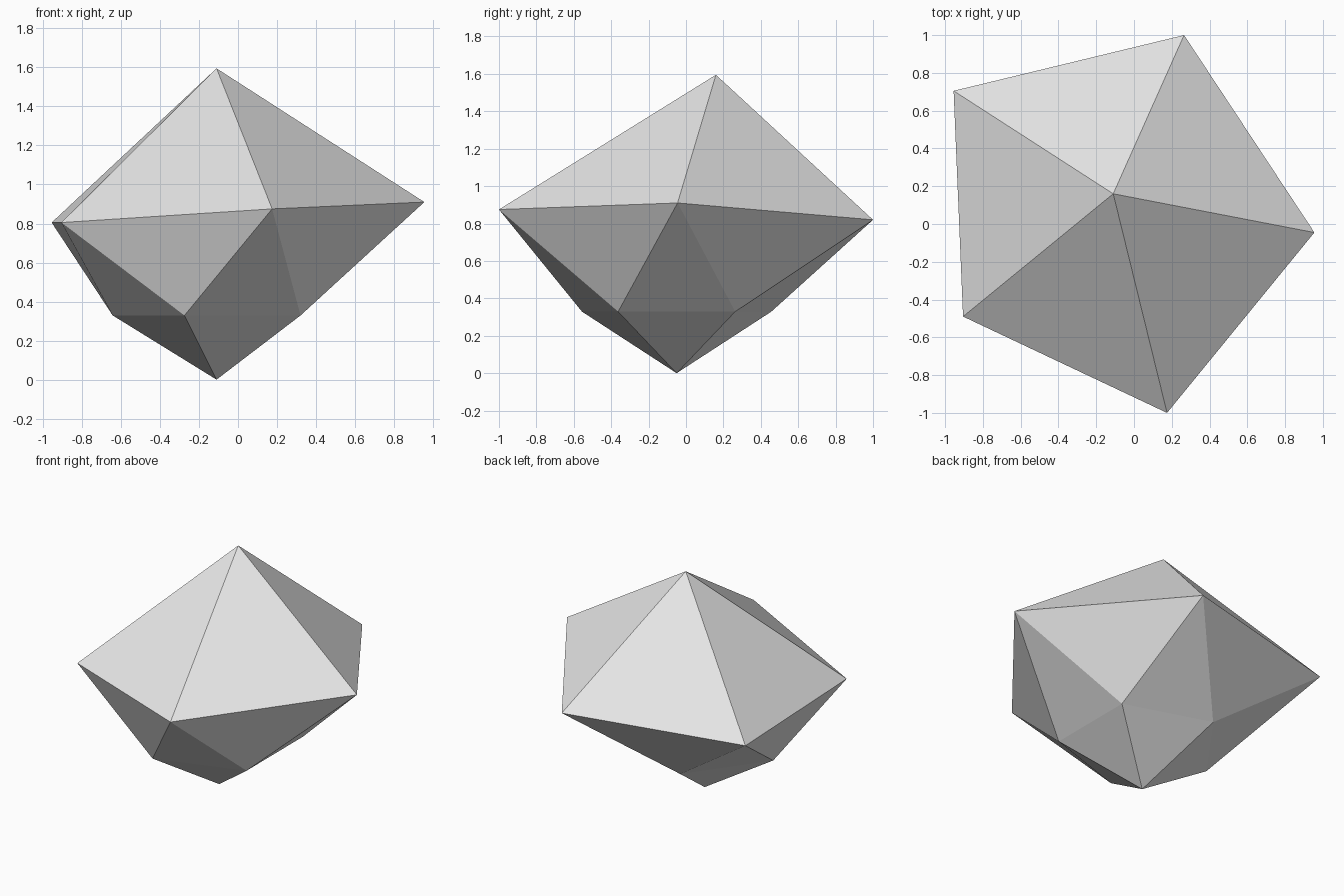
import bpy
import bmesh
from mathutils import Vector

cube = bpy.data.objects.get("Cube")
if cube:
    bpy.data.objects.remove(cube, do_unlink=True)

# Plain grey stone
stone = bpy.data.materials.new("light_grey_stone")
stone.use_nodes = True
GREY = (0.8, 0.8, 0.8, 1)
stone.diffuse_color = GREY
stone.node_tree.nodes["Principled BSDF"].inputs["Base Color"].default_value = GREY

# Low-poly ball whose lower half stays regular
RADIUS = 0.595
CENTRE = Vector((-0.11, -0.05, RADIUS))
bm = bmesh.new()
bmesh.ops.create_icosphere(bm, subdivisions=1, radius=RADIUS)
bmesh.ops.translate(bm, verts=bm.verts, vec=CENTRE)

# Upper half pulled outward to an irregular crown
crown = [
    (-0.11, 0.16, 1.595),
    (0.175, -1.0, 0.875),
    (0.955, -0.045, 0.91),
    (0.265, 1.0, 0.82),
    (-0.955, 0.705, 0.805),
    (-0.905, -0.49, 0.805),
]
upper = [v for v in bm.verts if v.co.z > RADIUS]
starts = {v: (v.co - CENTRE).normalized() for v in upper}
apex = max(upper, key=lambda v: v.co.z)
apex.co = crown[0]
upper.remove(apex)
for target in crown[1:]:
    aim = (Vector(target) - CENTRE).to_2d().normalized()
    corner = max(upper, key=lambda v: starts[v].to_2d().normalized().dot(aim))
    corner.co = target
    upper.remove(corner)

bmesh.ops.recalc_face_normals(bm, faces=bm.faces)
mesh = bpy.data.meshes.new("faceted_rock")
bm.to_mesh(mesh)
bm.free()
mesh.materials.append(stone)
rock = bpy.data.objects.new("faceted_rock", mesh)
bpy.context.collection.objects.link(rock)
